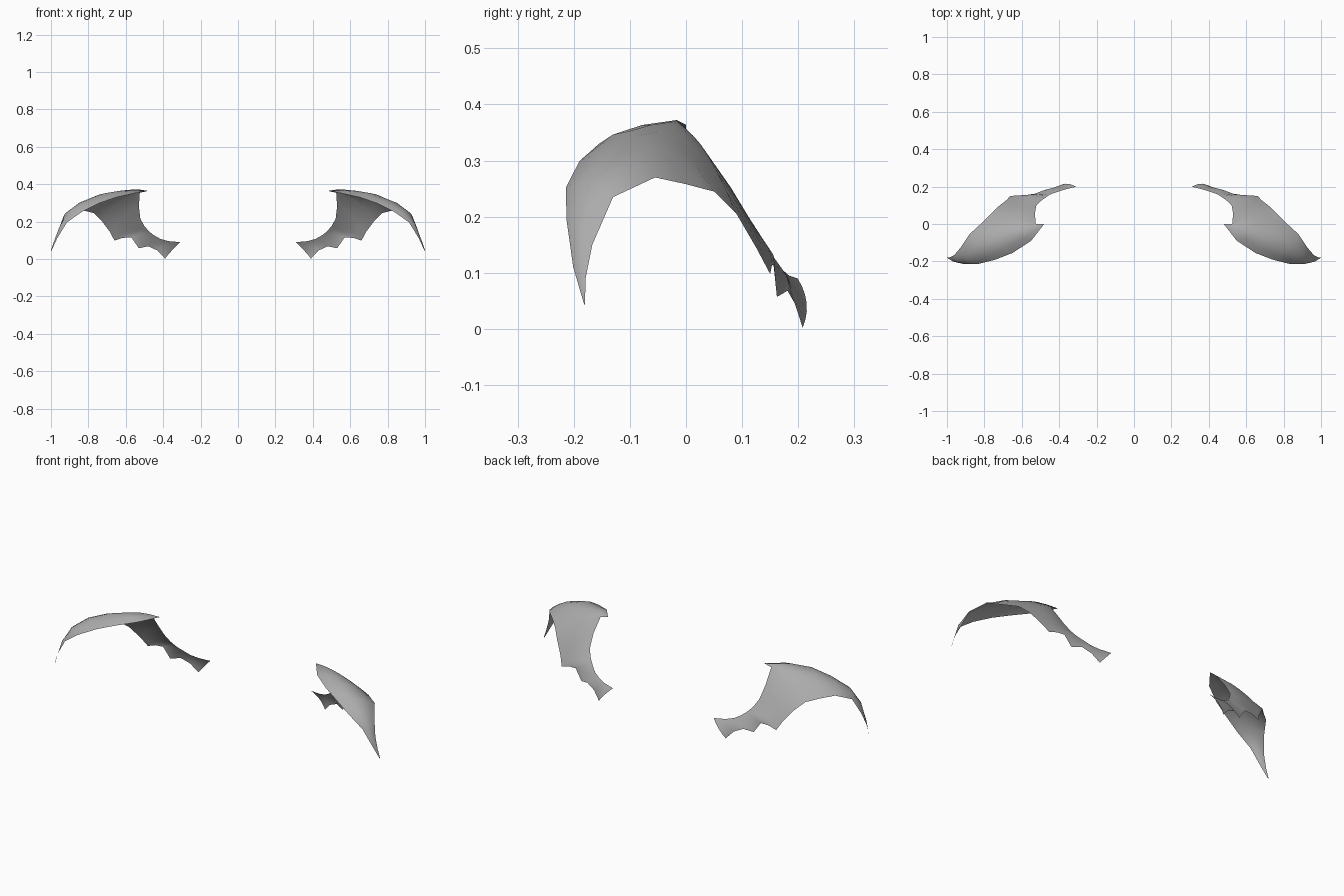
import bpy, bmesh
from mathutils import Vector

# Each rib crosses the curved plate: inner edge, outer edge, optional crown point
RIBS = [
    ((.998, -.181, .042), (1.0, -.18, .045), None),
    ((.967, -.201, .11), (.985, -.179, .09), None),
    ((.915, -.213, .195), (.962, -.167, .15), (.945, -.194, .185)),
    ((.835, -.214, .252), (.93, -.13, .235), (.893, -.178, .26)),
    ((.74, -.19, .299), (.88, -.055, .27), (.825, -.128, .309)),
    ((.65, -.155, .33), (.82, .0, .258), (.74, -.08, .345)),
    ((.55, -.09, .352), (.79, .03, .25), (.68, -.045, .352)),
    ((.48, .0, .364), (.77, .05, .245), (.64, -.02, .355)),
    ((.525, .0, .354), (.73, .09, .205), (.63, .04, .308)),
    ((.53, .056, .282), (.685, .125, .145), (.605, .091, .232)),
    ((.522, .1, .215), (.66, .15, .098), (.595, .132, .162)),
    ((.50, .122, .175), (.615, .153, .113), (.56, .145, .147)),
    ((.475, .14, .147), (.57, .156, .115), (.525, .155, .133)),
    ((.45, .157, .127), (.53, .162, .057), None),
    ((.415, .17, .107), (.48, .181, .068), (.45, .181, .09)),
    ((.37, .184, .095), (.43, .194, .045), None),
    ((.31, .199, .09), (.39, .208, .002), (.353, .215, .046)),
]
STEPS = 6

# Mid grey finish
grey = bpy.data.materials.new("mid_grey")
grey.diffuse_color = (.41, .41, .41, 1)


def rib_point(rib, t):
    """Point on the parabola through inner edge, crown and outer edge."""
    a, b = Vector(rib[0]), Vector(rib[1])
    m = Vector(rib[2]) if rib[2] else (a + b) / 2
    c = 2 * m - (a + b) / 2
    return a * (1 - t) ** 2 + c * 2 * t * (1 - t) + b * t * t


def curved_plate(name, side):
    bm = bmesh.new()
    rows = []
    for rib in RIBS:
        pts = [rib_point(rib, i / STEPS) for i in range(STEPS + 1)]
        rows.append([bm.verts.new((p.x * side, p.y, p.z)) for p in pts])
    for r0, r1 in zip(rows, rows[1:]):
        for i in range(STEPS):
            quad = (r0[i], r0[i + 1], r1[i + 1], r1[i])
            bm.faces.new(quad if side > 0 else quad[::-1])
    # outer side faces up
    bm.normal_update()
    if sum(f.normal.z * f.calc_area() for f in bm.faces) < 0:
        bmesh.ops.reverse_faces(bm, faces=bm.faces[:])
    for f in bm.faces:
        f.smooth = True
    mesh = bpy.data.meshes.new(name)
    bm.to_mesh(mesh)
    bm.free()
    mesh.materials.append(grey)
    obj = bpy.data.objects.new(name, mesh)
    bpy.context.collection.objects.link(obj)


# Mirrored pair of thin swept plates
curved_plate("right_swept_plate", 1)
curved_plate("left_swept_plate", -1)
